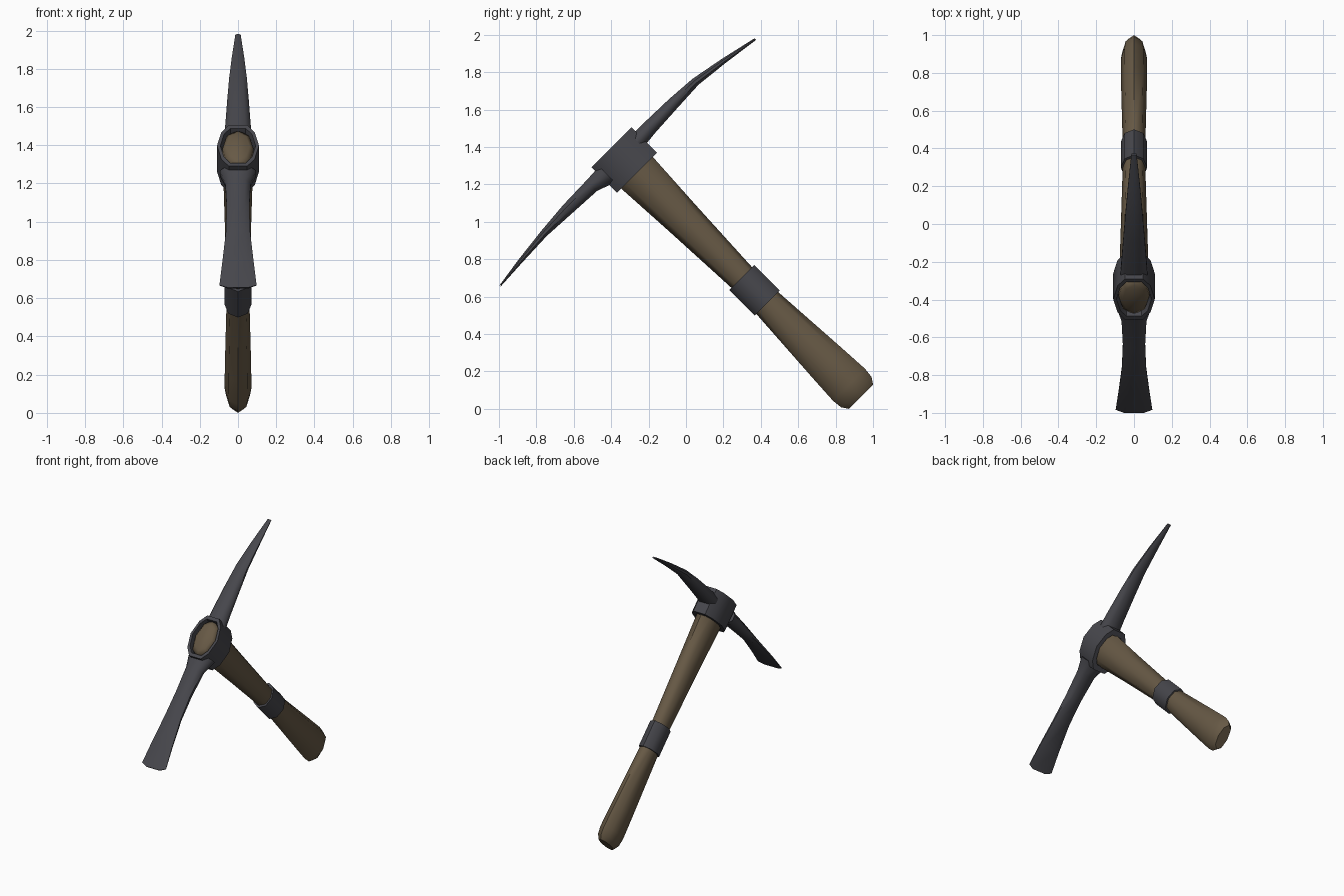
import bpy, bmesh, math

if "Cube" in bpy.data.objects:
    bpy.data.objects.remove(bpy.data.objects["Cube"])

ORIGIN = (0, 0.935, 0.065)     # butt end of the handle
TILT = math.radians(45)        # local z runs up the handle, local y toward the pick point


def material(name, rgb):
    m = bpy.data.materials.new(name)
    m.diffuse_color = (*rgb, 1)
    m.use_nodes = True
    m.node_tree.nodes["Principled BSDF"].inputs["Base Color"].default_value = m.diffuse_color
    return m


WOOD = material("brown wood", (0.135, 0.1, 0.06))
METAL = material("dark metal", (0.062, 0.062, 0.072))


def loft(name, rings, mat, caps=True, closed=False, angle=40):
    """Skin a list of equal-length rings of (x, y, z) points."""
    bm = bmesh.new()
    vs = [[bm.verts.new(p) for p in r] for r in rings]
    n = len(vs[0])
    pairs = list(zip(vs, vs[1:])) + ([(vs[-1], vs[0])] if closed else [])
    for a, b in pairs:
        for i in range(n):
            j = (i + 1) % n
            bm.faces.new((a[i], a[j], b[j], b[i]))
    if caps and not closed:
        bm.faces.new(vs[0][::-1])
        bm.faces.new(vs[-1])
    bmesh.ops.recalc_face_normals(bm, faces=bm.faces)
    me = bpy.data.meshes.new(name)
    bm.to_mesh(me)
    bm.free()
    me.materials.append(mat)
    ob = bpy.data.objects.new(name, me)
    bpy.context.collection.objects.link(ob)
    ob.location = ORIGIN
    ob.rotation_euler = (TILT, 0, 0)
    bpy.ops.object.select_all(action='DESELECT')
    ob.select_set(True)
    bpy.context.view_layer.objects.active = ob
    bpy.ops.object.shade_smooth_by_angle(angle=math.radians(angle))
    return ob


def oval(rx, ry, z, n=8):
    return [(rx * math.cos(2 * math.pi * i / n), ry * math.sin(2 * math.pi * i / n), z)
            for i in range(n)]


# Wooden handle: (half width, half depth, height along the handle)
loft("handle", [oval(*r) for r in [
    (0.04, 0.092, 0.0), (0.062, 0.115, 0.035), (0.07, 0.121, 0.09), (0.069, 0.112, 0.25),
    (0.06, 0.082, 0.72), (0.06, 0.078, 0.9), (0.07, 0.1, 1.35), (0.078, 0.12, 1.7),
    (0.082, 0.138, 1.86), (0.06, 0.1, 1.882)]], WOOD, angle=60)

# Metal band around the middle of the handle
loft("handle_band", [oval(*r) for r in [
    (0.058, 0.08, 0.708), (0.07, 0.094, 0.708), (0.07, 0.094, 0.9), (0.058, 0.076, 0.9)]],
    METAL, closed=True, angle=50)

# Socket ring holding the handle
HALF = [(0.11, 0.0), (0.087, 0.1), (0.048, 0.152)]
OUTLINE = HALF + [(-x, y) for x, y in HALF[::-1]] + [(-x, -y) for x, y in HALF[1:]] \
    + [(x, -y) for x, y in HALF[:0:-1]]


def socket_ring(s, z):
    return [(x * s, y * s, z) for x, y in OUTLINE]


loft("head_socket", [socket_ring(*r) for r in [
    (0.75, 1.692), (1.0, 1.692), (1.0, 1.885), (0.84, 1.885), (0.8, 1.86)]],
    METAL, closed=True, angle=50)


def bar(hw, top, bottom, y, bow=0.0):
    """Chamfered bar section; bow pushes the middle further out."""
    mid, h = (top + bottom) / 2, (top - bottom) / 2
    pts = [(1, 0.35), (0.55, 1), (-0.55, 1), (-1, 0.35),
           (-1, -0.35), (-0.55, -1), (0.55, -1), (1, -0.35)]
    return [(a * hw, y + bow * (1 - abs(a)), mid + b * h) for a, b in pts]


# Pick point
loft("pick_point", [bar(*r) for r in [
    (0.072, 1.855, 1.765, 0.12), (0.066, 1.855, 1.775, 0.22), (0.056, 1.85, 1.785, 0.4),
    (0.046, 1.838, 1.793, 0.565), (0.032, 1.803, 1.773, 0.75), (0.014, 1.757, 1.745, 0.952)]],
    METAL, angle=50)

# Flared digging blade
loft("adze_blade", [bar(*r) for r in [
    (0.095, 1.86, 1.74, -0.12), (0.066, 1.855, 1.775, -0.22), (0.059, 1.85, 1.785, -0.4),
    (0.064, 1.835, 1.795, -0.58), (0.082, 1.812, 1.787, -0.78),
    (0.097, 1.786, 1.778, -0.93, -0.045)]], METAL, angle=50)
